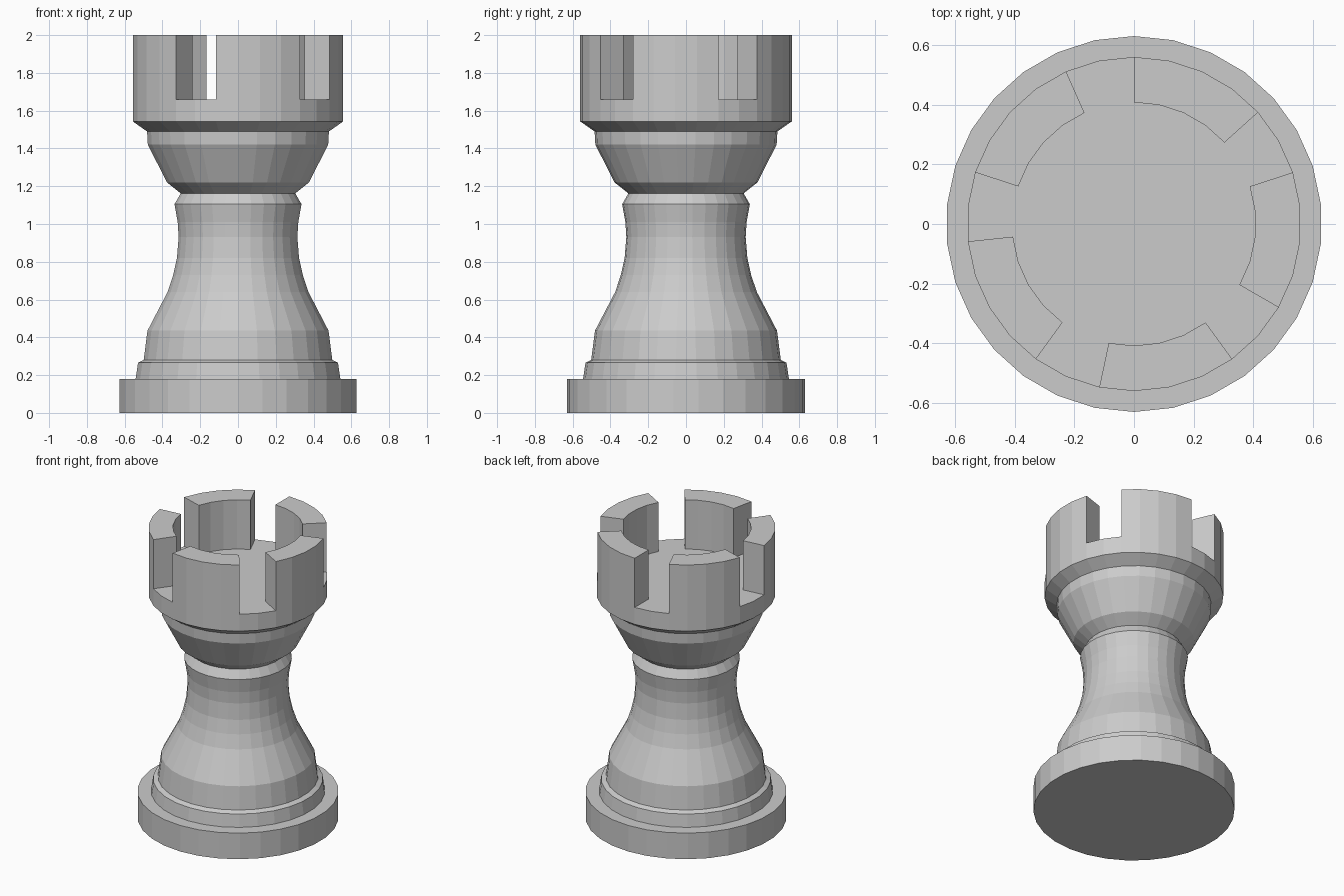
import bpy, bmesh
from math import sin, cos, radians

if "Cube" in bpy.data.objects:
    bpy.data.objects.remove(bpy.data.objects["Cube"])

SIDES = 30
STEP = 360 / SIDES

# Lathe profile (radius, height) from the foot up to the crown floor
PROFILE = [
    (0.63, 0), (0.63, 0.18), (0.545, 0.18), (0.532, 0.266), (0.502, 0.28),
    (0.482, 0.435), (0.375, 0.64), (0.345, 0.73), (0.325, 0.82),
    (0.316, 0.93), (0.321, 1.01), (0.338, 1.105), (0.305, 1.162),
    (0.378, 1.22), (0.48, 1.42), (0.484, 1.49), (0.56, 1.543),
    (0.56, 1.66), (0.408, 1.66),
]

bm = bmesh.new()


def ring(radius, z):
    return [bm.verts.new((radius * cos(radians(90 + STEP * i)),
                          radius * sin(radians(90 + STEP * i)), z))
            for i in range(SIDES)]


# Turned body
rings = [ring(r, z) for r, z in PROFILE]
rim_faces = []
for low, high in zip(rings, rings[1:]):
    rim_faces = []
    for i in range(SIDES):
        j = (i + 1) % SIDES
        rim_faces.append(bm.faces.new((low[i], low[j], high[j], high[i])))
bm.faces.new(rings[0][::-1])
bm.faces.new(rings[-1])

# Five battlements: raise four of every six rim segments, leaving two as a gap
raised = [f for i, f in enumerate(rim_faces) if i % 6 >= 2]
result = bmesh.ops.extrude_face_region(bm, geom=raised)
for v in result["geom"]:
    if isinstance(v, bmesh.types.BMVert):
        v.co.z = 2.0
bmesh.ops.delete(bm, geom=[f for f in raised if f.is_valid], context='FACES_ONLY')
bmesh.ops.recalc_face_normals(bm, faces=bm.faces)

mesh = bpy.data.meshes.new("rook_body")
bm.to_mesh(mesh)
bm.free()
bpy.context.collection.objects.link(bpy.data.objects.new("rook_body", mesh))
